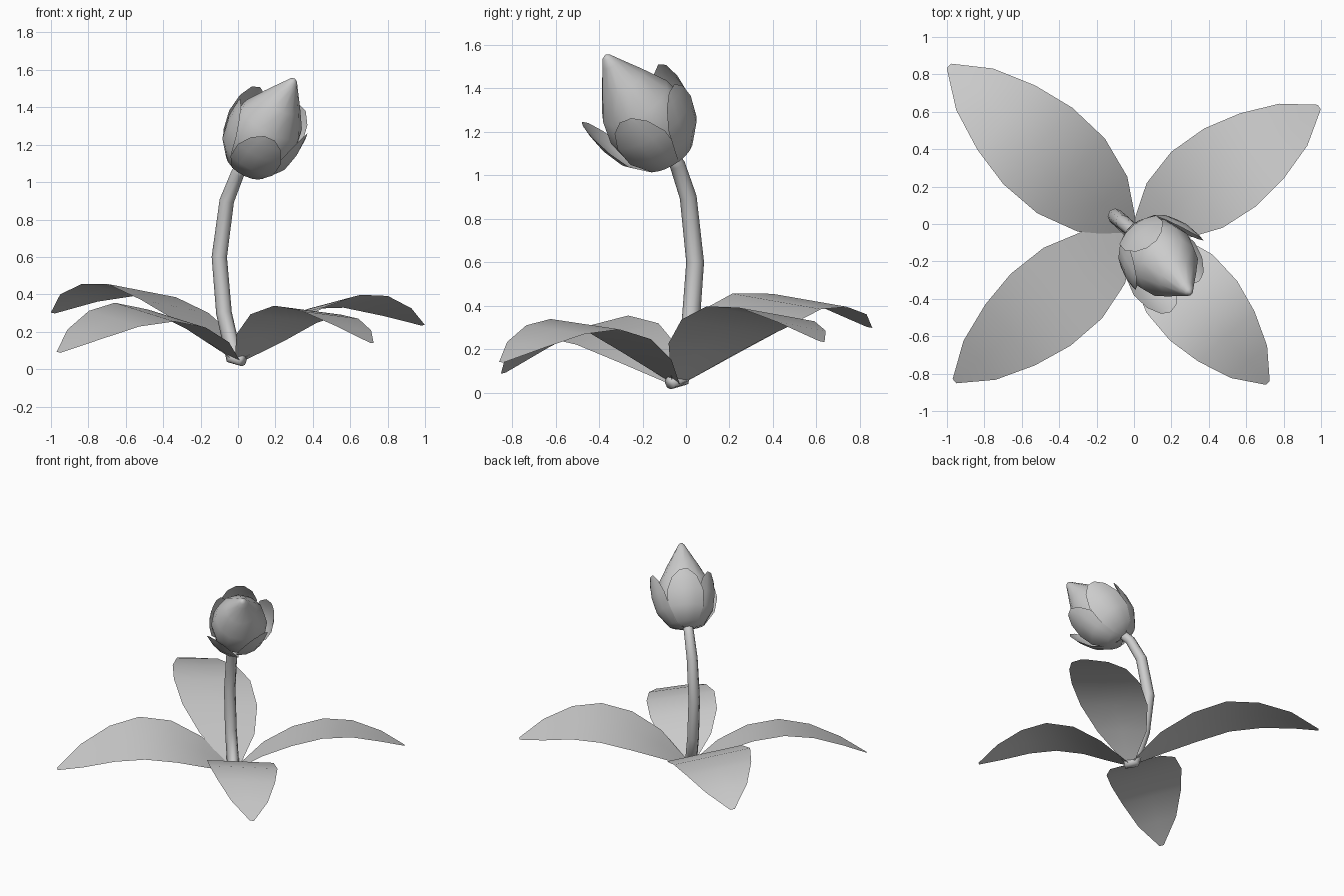
import bpy, math
from mathutils import Vector

if "Cube" in bpy.data.objects:
    bpy.data.objects.remove(bpy.data.objects["Cube"])


def grid_object(name, rows, closed=False):
    """Skin a list of equal-length point rows into a smooth surface."""
    n = len(rows[0])
    verts = [p for r in rows for p in r]
    faces = []
    for i in range(len(rows) - 1):
        for j in range(n if closed else n - 1):
            k = (j + 1) % n
            faces.append((i * n + j, i * n + k, (i + 1) * n + k, (i + 1) * n + j))
    if closed:
        faces.append(tuple(reversed(range(n))))
        faces.append(tuple(range((len(rows) - 1) * n, len(rows) * n)))
    mesh = bpy.data.meshes.new(name)
    mesh.from_pydata(verts, [], faces)
    obj = bpy.data.objects.new(name, mesh)
    bpy.context.collection.objects.link(obj)
    for p in mesh.polygons:
        p.use_smooth = True
    return obj


# Stem: eight-sided bent tube
path = [Vector(p) for p in [(.025, -.075, .045), (-.02, -.03, .055), (-.075, .02, .3),
                            (-.1, .042, .6), (-.06, .01, .9), (0, -.04, 1.05), (.06, -.1, 1.13)]]
radii = [.03, .043, .042, .041, .039, .036, .034]
rows = []
for i, p in enumerate(path):
    t = (path[min(i + 1, len(path) - 1)] - path[max(i - 1, 0)]).normalized()
    u = Vector((.7, .7, 0)).cross(t).normalized()
    v = t.cross(u)
    rows.append([p + radii[i] * (math.cos(a) * u + math.sin(a) * v)
                 for a in (j * math.pi / 4 for j in range(8))])
grid_object("stem", rows, closed=True)

# Bud frame: axis, sideways and underside directions
base = Vector((.04, -.07, 1.08))
axis = Vector((.26, -.30, .47)).normalized()
side = Vector((-axis.y, axis.x, 0)).normalized()
under = side.cross(axis).normalized()
if under.z > 0:
    under = -under


def bud_point(h, r, a):
    return base + axis * h + r * (math.cos(a) * under + math.sin(a) * side)


# Bud: pointed egg
profile = [(0, .03), (.03, .11), (.12, .178), (.23, .197), (.34, .175),
           (.46, .108), (.57, .042), (.605, .022), (.617, .006)]
grid_object("bud", [[bud_point(h, r, j * math.pi / 6) for j in range(12)]
                    for h, r in profile], closed=True)

# Sepals: five curved scales around the bud
scale = [(-.005, .03, .03), (.02, .125, .085), (.12, .195, .135),
         (.23, .216, .135), (.32, .215, .09), (.37, .21, .03)]
for k, (deg, opening) in enumerate([(-40, .14), (32, -.02), (104, .08), (176, .05), (240, -.02)]):
    rows = []
    for h, r, w in scale:
        r += opening * max(h, 0)
        rows.append([bud_point(h, r, math.radians(deg) + s * w / max(r, .06))
                     for s in (-1, -.5, 0, .5, 1)])
    grid_object("sepal_%d" % (k + 1), rows)

# Leaves: arched blades given by tip, width, sideways tilt and ridge heights
fractions = [0, .17, .34, .52, .69, .86, 1]
widths = [.1, .72, .98, 1, .84, .54, .06]
leaves = [
    ("leaf_back_left", (-.99, .845), .275, .13, (.04, .215, .335, .42, .425, .38, .30)),
    ("leaf_back_right", (.99, .625), .25, -.15, (.04, .20, .30, .36, .36, .305, .235)),
    ("leaf_front_right", (.715, -.85), .24, -.1, (.04, .17, .27, .315, .29, .22, .14)),
    ("leaf_front_left", (-.96, -.84), .25, -.2, (.04, .18, .27, .305, .27, .185, .09)),
]
root = Vector((0, -.045, 0))
for name, tip, half, tilt, heights in leaves:
    span = Vector((tip[0], tip[1], 0)) - root
    n = Vector((-span.y, span.x, 0)).normalized()
    rows = []
    for f, w, z in zip(fractions, widths, heights):
        mid = root + span * f + Vector((0, 0, z))
        rows.append([mid + s * w * half * (n + Vector((0, 0, tilt))) for s in (-1, 0, 1)])
    grid_object(name, rows)
